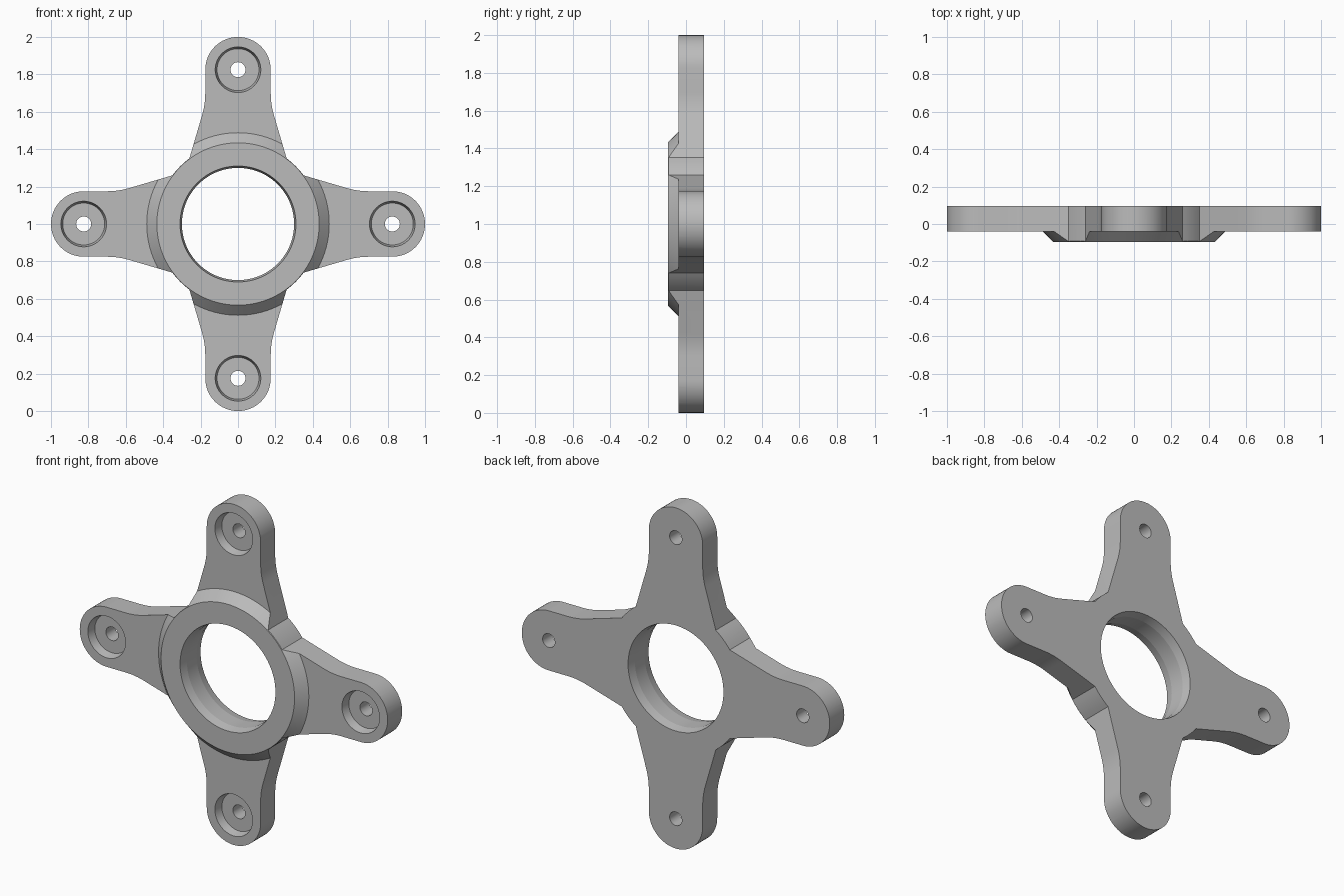
import bpy, bmesh, math
from mathutils import Vector

if "Cube" in bpy.data.objects:
    bpy.data.objects.remove(bpy.data.objects["Cube"], do_unlink=True)

FRONT, FACE, BACK = -0.095, -0.04, 0.095   # hub face, arm face, rear face (y)
CENTRE = 1.0
BOLT_RADIUS = 0.825
SEGMENTS = 96

metal = bpy.data.materials.new("plain grey metal")
metal.use_nodes = True
grey = (0.5, 0.5, 0.5, 1)
metal.diffuse_color = grey
metal.node_tree.nodes["Principled BSDF"].inputs["Base Color"].default_value = grey


def finish(name, bm):
    """Turn a bmesh into a linked object with outward normals."""
    bmesh.ops.recalc_face_normals(bm, faces=bm.faces)
    mesh = bpy.data.meshes.new(name)
    bm.to_mesh(mesh)
    bm.free()
    mesh.materials.append(metal)
    obj = bpy.data.objects.new(name, mesh)
    bpy.context.collection.objects.link(obj)
    return obj


def lathe(name, profile, x=0, z=CENTRE):
    """Closed solid turned around a y-direction axis from (radius, y) points."""
    bm = bmesh.new()
    turns = [2 * math.pi * i / SEGMENTS for i in range(SEGMENTS)]
    rings = [[bm.verts.new((x + r * math.cos(a), y, z + r * math.sin(a)))
              for a in turns] for r, y in profile]
    for low, high in zip(rings, rings[1:]):
        for i in range(SEGMENTS):
            j = (i + 1) % SEGMENTS
            bm.faces.new((low[i], low[j], high[j], high[i]))
    bm.faces.new(rings[0])
    bm.faces.new(rings[-1])
    return finish(name, bm)


def arm_side():
    """Half outline of the upper arm, from hub arc to tip, on the +x side."""
    root, bend = Vector((0.26, 0.351)), Vector((0.175, 0.64))
    start = bend + (root - bend).normalized() * 0.06
    end = bend + Vector((0, 0.06))
    pts = [root]
    for i in range(9):                      # soft bend between taper and lug
        t = i / 8
        pts.append(start * (1 - t) ** 2 + bend * 2 * t * (1 - t) + end * t * t)
    for i in range(17):                     # quarter of the rounded tip
        a = math.pi / 2 * i / 16
        pts.append(Vector((0.175 * math.cos(a), BOLT_RADIUS + 0.175 * math.sin(a))))
    return pts


def outline():
    half = arm_side()
    arm = half + [Vector((-p.x, p.y)) for p in reversed(half[:-1])]
    first = math.atan2(half[0].y, half[0].x)
    span = 2 * first - math.pi / 2
    radius = half[0].length
    for i in range(1, 6):                   # hub arc running on to the next arm
        a = math.pi - first + span * i / 6
        arm.append(Vector((radius * math.cos(a), radius * math.sin(a))))
    pts = []
    for quarter in range(4):
        for p in arm:
            x, z = p
            for _ in range(quarter):
                x, z = -z, x
            pts.append((x, z))
    return pts


def boolean(target, tool, operation):
    mod = target.modifiers.new(operation.title(), 'BOOLEAN')
    mod.object, mod.operation, mod.solver = tool, operation, 'EXACT'
    bpy.context.view_layer.objects.active = target
    bpy.ops.object.modifier_apply(modifier=mod.name)
    bpy.data.objects.remove(tool, do_unlink=True)


# Four-armed body, extruded from its outline
bm = bmesh.new()
face = bm.faces.new([bm.verts.new((x, FRONT - 0.02, CENTRE + z)) for x, z in outline()])
grown = bmesh.ops.extrude_face_region(bm, geom=[face])
bmesh.ops.translate(bm, vec=(0, BACK - FRONT + 0.04, 0),
                    verts=[v for v in grown["geom"] if isinstance(v, bmesh.types.BMVert)])
bracket = finish("four_arm_bracket", bm)

# Turned envelope: raised hub with sloping shoulder, then thinner arms
boolean(bracket, lathe("hub_envelope", [(0.434, FRONT), (0.488, FACE),
                                        (1.2, FACE), (1.2, BACK)]), 'INTERSECT')

# Central bore with a slight lead-in at both ends
boolean(bracket, lathe("bore_cutter", [(0.314, FRONT - 0.02), (0.31, FRONT), (0.3, FRONT + 0.05),
                                       (0.3, BACK - 0.05), (0.31, BACK), (0.314, BACK + 0.02)]),
        'DIFFERENCE')

# Bolt holes with tapered counterbores
for q in range(4):
    a = q * math.pi / 2
    cutter = lathe("bolt_cutter", [(0.126, FACE - 0.02), (0.122, FACE), (0.112, FACE + 0.05),
                                   (0.04, FACE + 0.05), (0.04, BACK + 0.02)],
                   BOLT_RADIUS * math.cos(a), CENTRE + BOLT_RADIUS * math.sin(a))
    boolean(bracket, cutter, 'DIFFERENCE')

bpy.ops.object.select_all(action='DESELECT')
bracket.select_set(True)
bpy.context.view_layer.objects.active = bracket
bpy.ops.object.shade_smooth_by_angle(angle=math.radians(8))
